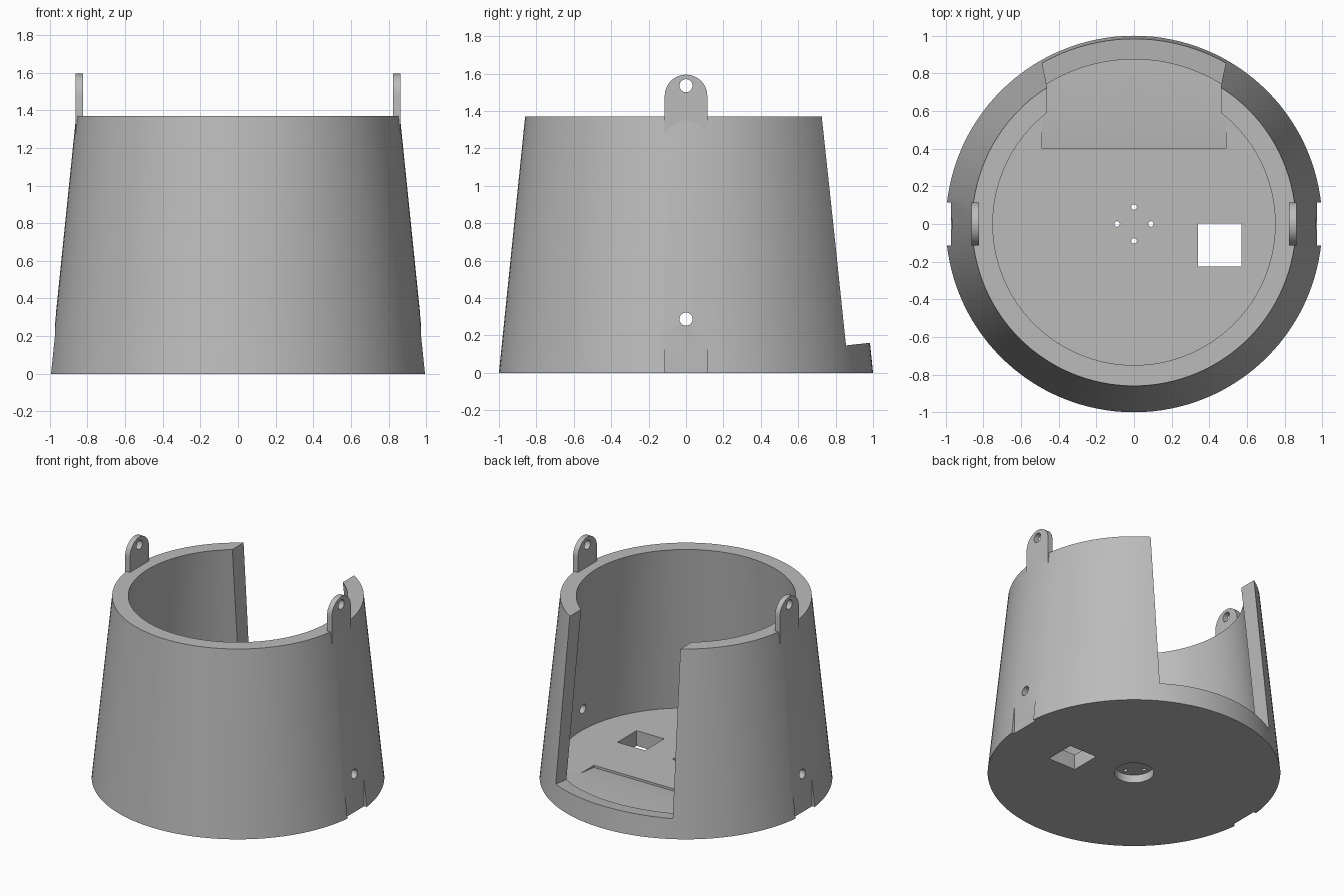
import bpy, bmesh, math
from mathutils import Matrix, Vector

cube = bpy.data.objects.get("Cube")
if cube:
    bpy.data.objects.remove(cube)

grey = bpy.data.materials.new("plain grey")
grey.use_nodes = True
COLOUR = (0.5, 0.5, 0.5, 1)
grey.diffuse_color = COLOUR
grey.node_tree.nodes["Principled BSDF"].inputs["Base Color"].default_value = COLOUR

RIM, FLOOR = 1.37, 0.115


def finish(name, bm):
    bmesh.ops.recalc_face_normals(bm, faces=bm.faces)
    mesh = bpy.data.meshes.new(name)
    bm.to_mesh(mesh)
    bm.free()
    obj = bpy.data.objects.new(name, mesh)
    bpy.context.collection.objects.link(obj)
    mesh.materials.append(grey)
    return obj


def lathe(name, profile, steps=128):
    bm = bmesh.new()
    verts = [bm.verts.new((r, 0, z)) for r, z in profile]
    edges = [bm.edges.new(pair) for pair in zip(verts, verts[1:])]
    bmesh.ops.spin(bm, geom=verts + edges, cent=(0, 0, 0), axis=(0, 0, 1),
                   angle=math.tau, steps=steps, use_merge=True)
    bmesh.ops.remove_doubles(bm, verts=bm.verts, dist=1e-5)
    return finish(name, bm)


def prism(name, points, offset):
    bm = bmesh.new()
    face = bm.faces.new([bm.verts.new(p) for p in points])
    new = bmesh.ops.extrude_face_region(bm, geom=[face])["geom"]
    bmesh.ops.translate(bm, vec=Vector(offset),
                        verts=[v for v in new if isinstance(v, bmesh.types.BMVert)])
    return finish(name, bm)


def box(name, low, high):
    (x0, y0, z0), (x1, y1, z1) = low, high
    return prism(name, [(x0, y0, z0), (x1, y0, z0), (x1, y1, z0), (x0, y1, z0)],
                 (0, 0, z1 - z0))


def rod(name, centre, radius, depth, along_x=False, segments=32):
    bm = bmesh.new()
    turn = Matrix.Rotation(math.pi / 2, 4, "Y") if along_x else Matrix()
    bmesh.ops.create_cone(bm, cap_ends=True, segments=segments, radius1=radius,
                          radius2=radius, depth=depth,
                          matrix=Matrix.Translation(centre) @ turn)
    return finish(name, bm)


def cut(target, cutters):
    for cutter in cutters:
        mod = target.modifiers.new("cut", "BOOLEAN")
        mod.operation, mod.solver, mod.object = "DIFFERENCE", "EXACT", cutter
    bpy.context.view_layer.update()
    result = bpy.data.meshes.new_from_object(
        target.evaluated_get(bpy.context.evaluated_depsgraph_get()))
    target.modifiers.clear()
    target.data = result
    for cutter in cutters:
        bpy.data.objects.remove(cutter)


def smooth(obj):
    bpy.ops.object.select_all(action="DESELECT")
    obj.select_set(True)
    bpy.context.view_layer.objects.active = obj
    bpy.ops.object.shade_smooth_by_angle(angle=math.radians(25))


# Tapered tub with a solid floor
tub = lathe("tub", [(0, 0), (1, 0), (0.86, RIM), (0.75, RIM), (0.878, FLOOR), (0, FLOOR)])

# Back opening: widens downward, its sill rises slightly toward the outside
opening = prism("opening_cutter",
                [(-0.488, 0.4, 0.1), (0.488, 0.4, 0.1), (0.456, 0.4, 1.6), (-0.456, 0.4, 1.6)],
                (0, 0.8, 0))
for v in opening.data.vertices:
    if v.co.z < 1:
        v.co.z = 0.147 + 0.107 * (v.co.y - 0.86)

cutters = [opening,
           box("cable_cutter", (0.34, -0.225, -0.1), (0.57, 0.003, 0.3)),
           rod("recess_cutter", (0, 0, 0), 0.135, 0.12, segments=48),
           rod("side_hole_cutter", (0, 0, 0.287), 0.035, 3, along_x=True)]
# Four screw holes through the recess
for i in range(4):
    a = i * math.pi / 2
    cutters.append(rod("screw_cutter", (0.09 * math.cos(a), 0.09 * math.sin(a), 0.06),
                       0.015, 0.4, segments=16))
# Flat notches at the foot of both sides
for side in (-1, 1):
    inner, outer = sorted((side * 0.972, side * 1.2))
    cutters.append(box("notch_cutter", (inner, -0.114, -0.1), (outer, 0.114, 0.4)))
cut(tub, cutters)
smooth(tub)

# Round-topped hanging tabs on the rim
for name, x in (("left_tab", 0.822), ("right_tab", -0.862)):
    arch = [(x, 0.114 * math.cos(math.pi * i / 24), 1.48 + 0.114 * math.sin(math.pi * i / 24))
            for i in range(25)]
    tab = prism(name, arch + [(x, -0.114, 1.28), (x, 0.114, 1.28)], (0.04, 0, 0))
    cut(tab, [rod("tab_hole_cutter", (x, 0, 1.535), 0.035, 0.4, along_x=True)])
    smooth(tab)
